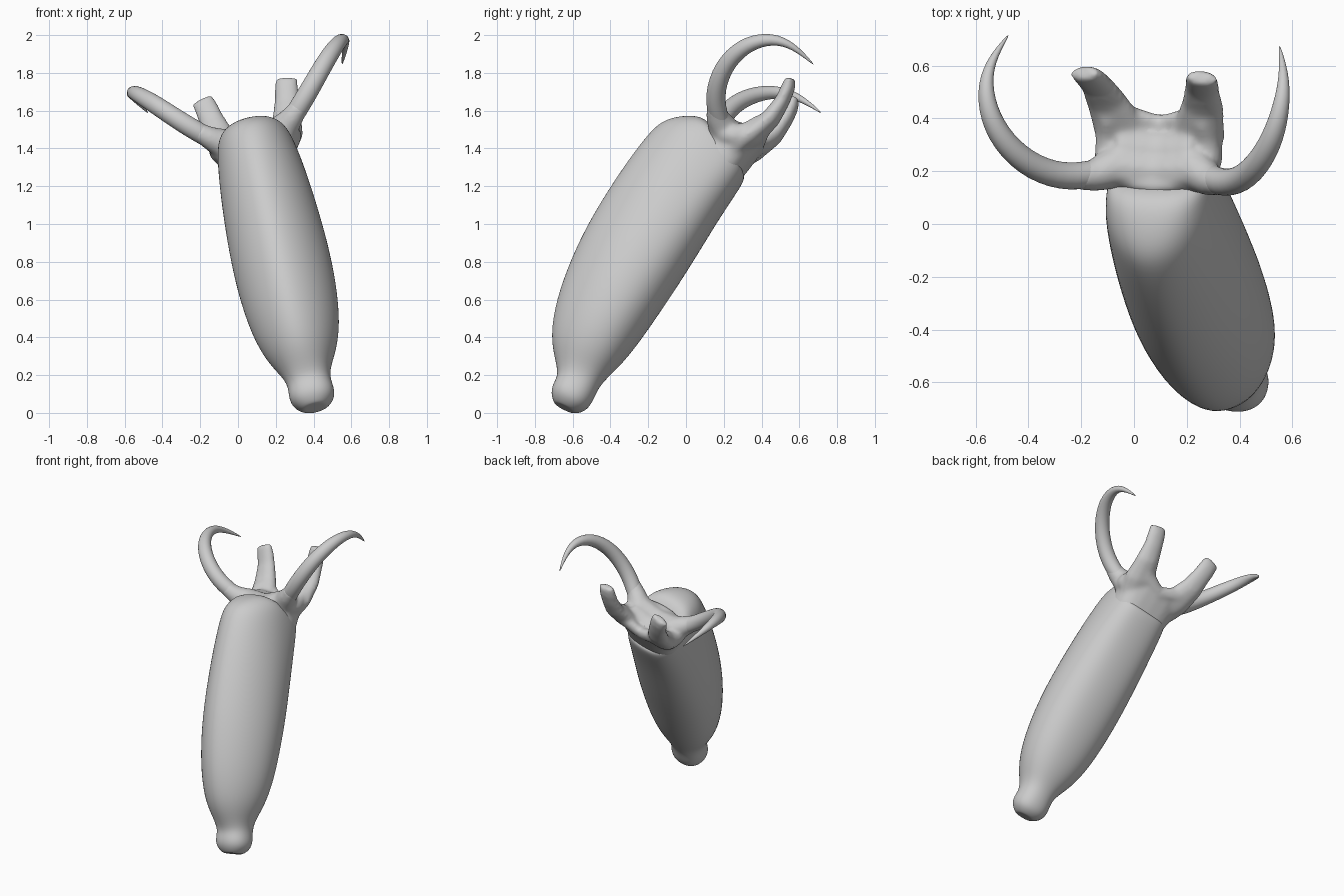
import bpy, bmesh, math
from mathutils import Vector, Matrix

# Leaning frame of the animal: V = its right, U = its back, A = along the body
A = Vector((-0.20, 0.45, 0.87)).normalized()
V = Vector((0.97, -0.045, 0.23))
V = (V - A * V.dot(A)).normalized()
U = A.cross(V)
M = Matrix.Translation((0.41, -0.62, 0.02)) @ Matrix((V, U, A)).transposed().to_4x4()
TO_LOCAL = M.inverted()


def skin(bm, rings):
    """Bridge a list of point rings and cap both ends."""
    loops = [[bm.verts.new(p) for p in r] for r in rings]
    n = len(loops[0])
    for a, b in zip(loops, loops[1:]):
        for i in range(n):
            j = (i + 1) % n
            bm.faces.new((a[i], a[j], b[j], b[i]))
    bm.faces.new(loops[0][::-1])
    bm.faces.new(loops[-1])


def body_ring(af, uf, ab, ub, w, ef=2.2, eb=2.2, mid=0.5, n=20):
    """Ring through a front point (uf, af) and a back point (ub, ab), half width w.
    ef, eb: squareness of the front and back halves; mid: where it is widest."""
    out = []
    for i in range(n):
        t = 2 * math.pi * i / n
        c, s = math.cos(t), math.sin(t)
        e = eb if s > 0 else ef
        c = math.copysign(abs(c) ** (2 / e), c)
        s = math.copysign(abs(s) ** (2 / e), s)
        k = mid + s * ((1 - mid) if s > 0 else mid)
        out.append(Vector((w * c, uf + (ub - uf) * k, af + (ab - af) * k)))
    return out


def tube(bm, pts, radii, ref, n=10):
    """Tapered limb along pts; radii are (across ref, other way)."""
    rings = []
    for i, p in enumerate(pts):
        t = (pts[min(i + 1, len(pts) - 1)] - pts[max(i - 1, 0)]).normalized()
        s = (ref - t * ref.dot(t)).normalized()
        q = t.cross(s)
        r1, r2 = radii[i]
        rings.append([p + s * r1 * math.cos(2 * math.pi * k / n)
                      + q * r2 * math.sin(2 * math.pi * k / n) for k in range(n)])
    skin(bm, rings)


def local_points(world, side):
    pts = [TO_LOCAL @ Vector(p) for p in world]
    return [Vector((p.x * side, p.y, p.z)) for p in pts]


def finish(bm, name, subdiv=0):
    bmesh.ops.recalc_face_normals(bm, faces=bm.faces)
    me = bpy.data.meshes.new(name)
    bm.to_mesh(me)
    bm.free()
    for f in me.polygons:
        f.use_smooth = True
    ob = bpy.data.objects.new(name, me)
    bpy.context.collection.objects.link(ob)
    ob.matrix_world = M
    if subdiv:
        ob.modifiers.new("Smooth", 'SUBSURF').levels = subdiv
        ob.modifiers["Smooth"].render_levels = subdiv
    return ob


# Mantle: small bulb at the lower end, keeled front, slanted rim at the top
mantle = [
    (-0.005, -0.070, -0.003, 0.020, 0.050), (-0.005, -0.088, -0.005, 0.036, 0.066),
    (0.035, -0.126, 0.028, 0.080, 0.112), (0.085, -0.138, 0.085, 0.096, 0.126),
    (0.140, -0.133, 0.170, 0.088, 0.113), (0.210, -0.190, 0.240, 0.102, 0.137, 2.0, 2.2, 0.53),
    (0.310, -0.270, 0.340, 0.137, 0.195, 1.85, 2.2, 0.57),
    (0.500, -0.334, 0.500, 0.170, 0.244, 1.75, 2.25, 0.58),
    (0.750, -0.366, 0.750, 0.200, 0.265, 1.75, 2.3, 0.58),
    (1.000, -0.370, 0.980, 0.224, 0.264, 1.75, 2.4, 0.58),
    (1.300, -0.342, 1.280, 0.243, 0.246, 1.8, 2.6, 0.57),
    (1.520, -0.305, 1.450, 0.262, 0.225, 1.9, 2.8, 0.56),
    (1.620, -0.270, 1.520, 0.268, 0.212, 2.0, 2.9, 0.55),
    (1.685, -0.190, 1.550, 0.262, 0.200, 2.2, 2.9, 0.52),
    (1.730, -0.090, 1.560, 0.240, 0.185, 2.5, 2.9),
    (1.710, -0.020, 1.560, 0.180, 0.120),
]
bm = bmesh.new()
skin(bm, [body_ring(*r) for r in mantle])
finish(bm, "mantle", 2)

# Head, two short flat arms and the web between them, fused into one soft form
bm = bmesh.new()
cup = [
    (1.42, 0.00, 1.42, 0.225, 0.17), (1.54, -0.03, 1.54, 0.248, 0.20, 2.2, 2.8),
    (1.64, -0.03, 1.65, 0.268, 0.21, 2.2, 2.8), (1.71, -0.02, 1.755, 0.285, 0.21, 2.2, 2.8),
    (1.72, 0.03, 1.755, 0.245, 0.165), (1.715, 0.06, 1.725, 0.210, 0.12),
]
skin(bm, [body_ring(*r) for r in cup])
arm = [(0.215, 0.245, 1.39), (0.245, 0.35, 1.47), (0.260, 0.45, 1.56),
       (0.258, 0.51, 1.65), (0.257, 0.54, 1.72), (0.257, 0.555, 1.772)]
arm_r = [(0.10, 0.06), (0.105, 0.062), (0.083, 0.052),
         (0.068, 0.042), (0.066, 0.039), (0.062, 0.030)]
root = [(0.18, 0.25, 1.42), (0.23, 0.205, 1.49), (0.29, 0.165, 1.57), (0.33, 0.155, 1.63)]
root_r = [(0.10, 0.085), (0.09, 0.085), (0.062, 0.062), (0.05, 0.05)]
outer = [(0.27, 0.19, 1.48), (0.29, 0.25, 1.47), (0.275, 0.33, 1.49), (0.26, 0.40, 1.53)]
for side in (1, -1):
    tube(bm, local_points(arm, side), arm_r, Vector((1, 0, 0)))
    tube(bm, local_points(root, side), root_r, Vector((0, 0, 1)))
    tube(bm, local_points(outer, side), [(0.055, 0.05)] * 4, Vector((0, 0, 1)))
web = [Vector(p) for p in ((-0.19, 0.275, 1.86), (-0.13, 0.262, 1.77), (0, 0.25, 1.71),
                           (0.13, 0.262, 1.77), (0.19, 0.275, 1.86))]
tube(bm, web, [(0.036, 0.05)] * 5, Vector((0, 1, 0)))
for u, a in ((0.08, 1.66), (0.16, 1.67)):
    tube(bm, [Vector((x, u, a + abs(x) * 0.2)) for x in (-0.16, 0, 0.16)],
         [(0.085, 0.085)] * 3, Vector((0, 1, 0)))
head = finish(bm, "head_and_short_arms")
rm = head.modifiers.new("Fuse", 'REMESH')
rm.mode = 'VOXEL'
rm.voxel_size = 0.011
rm.use_smooth_shade = True
sm = head.modifiers.new("Soften", 'SMOOTH')
sm.factor = 0.5
sm.iterations = 20

# Pair of long curling tentacles
path = [(0.22, 0.225, 1.45), (0.30, 0.16, 1.58), (0.385, 0.152, 1.72), (0.465, 0.215, 1.865),
        (0.53, 0.33, 1.96), (0.562, 0.46, 1.985), (0.57, 0.57, 1.945), (0.55, 0.68, 1.84)]
path_r = [0.05, 0.057, 0.055, 0.052, 0.045, 0.033, 0.019, 0.003]
for side, name in ((1, "right_tentacle"), (-1, "left_tentacle")):
    pts = local_points(path, side)
    ref = (pts[4] - pts[1]).cross(pts[7] - pts[4]).normalized()
    bm = bmesh.new()
    tube(bm, pts, [(r, r) for r in path_r], ref)
    finish(bm, name, 2)
